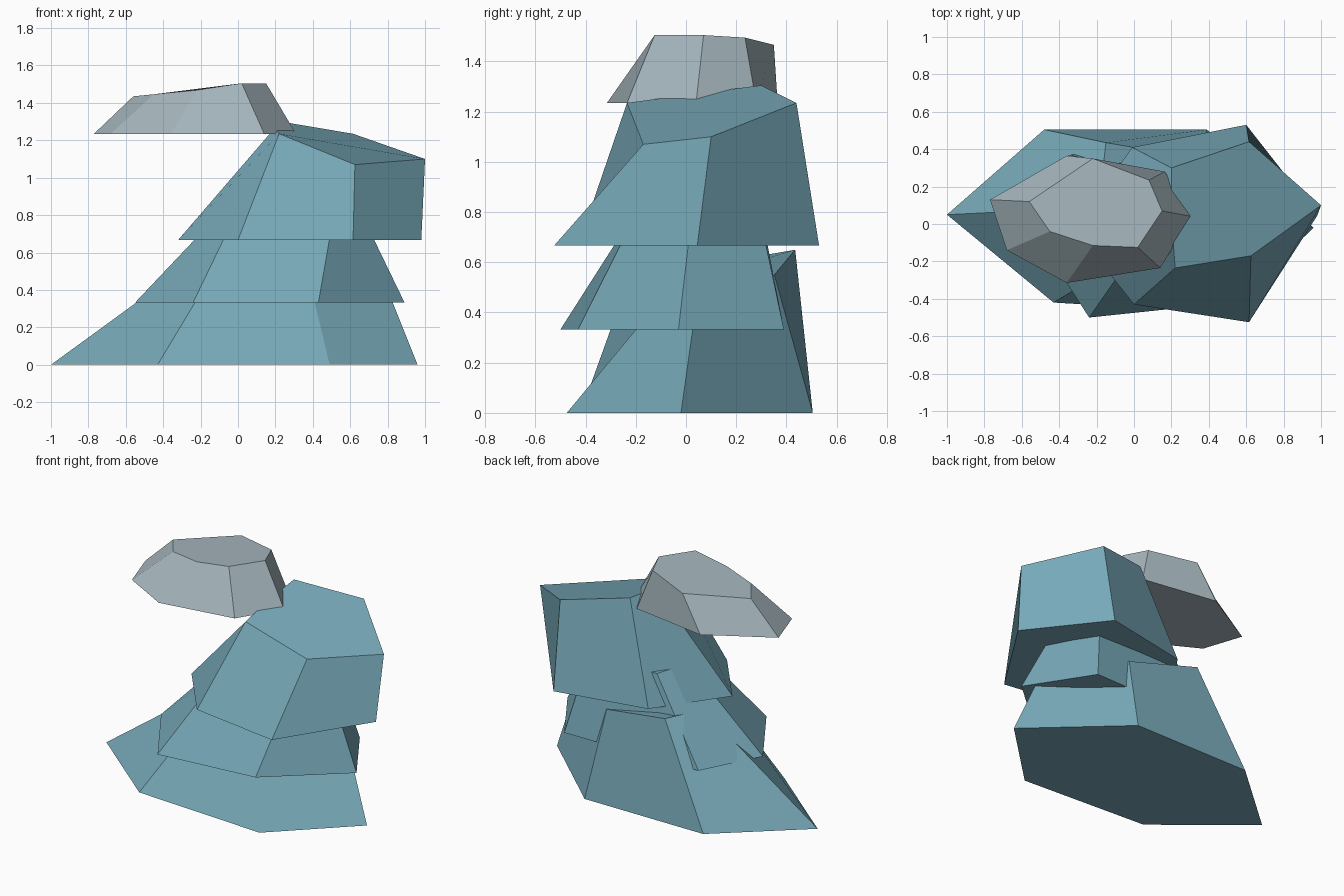
import bpy, bmesh

if "Cube" in bpy.data.objects:
    bpy.data.objects.remove(bpy.data.objects["Cube"])


def material(name, rgb):
    mat = bpy.data.materials.new(name)
    mat.diffuse_color = (*rgb, 1.0)
    mat.use_nodes = True
    mat.node_tree.nodes["Principled BSDF"].inputs["Base Color"].default_value = mat.diffuse_color
    return mat


def faceted_block(name, base_z, base, top, mat):
    """Bridge a flat base outline to an uneven top outline with flat facets."""
    bm = bmesh.new()
    lower = [bm.verts.new((x, y, base_z)) for x, y in base]
    upper = [bm.verts.new(p) for p in top]
    n = len(lower)
    bm.faces.new(lower)
    bm.faces.new(upper)
    for i in range(n):
        j = (i + 1) % n
        bm.faces.new((lower[i], lower[j], upper[j], upper[i]))
    bmesh.ops.recalc_face_normals(bm, faces=bm.faces)
    mesh = bpy.data.meshes.new(name)
    bm.to_mesh(mesh)
    bm.free()
    mesh.materials.append(mat)
    obj = bpy.data.objects.new(name, mesh)
    bpy.context.collection.objects.link(obj)
    return obj


blue = material("slate_blue", (0.185, 0.395, 0.48))
grey = material("pale_grey", (0.38, 0.47, 0.51))

# Bottom slab: widest, leaning up towards the back
faceted_block(
    "bottom_rock", 0.0,
    [(-1, .05), (-.43, -.42), (.49, -.475), (.96, -.02), (.39, .505), (-.48, .505)],
    [(-.19, .09, .59), (-.13, -.24, .5), (.37, -.06, .5),
     (.76, .05, .5), (.335, .352, .55), (-.15, .435, .65)],
    blue)

# Middle slab: mostly buried between its neighbours
faceted_block(
    "middle_rock", 0.333,
    [(-.55, -.02), (-.24, -.5), (.43, -.43), (.89, -.03), (.62, .39), (-.35, .37)],
    [(-.06, .06, .85), (.01, -.14, .85), (.52, -.17, .85),
     (.64, .03, .85), (.51, .28, .85), (.01, .29, .85)],
    blue)

# Upper block: tall, leaning to the right
faceted_block(
    "upper_rock", 0.667,
    [(-.32, -.03), (0, -.43), (.615, -.525), (.98, .045), (.6, .53), (-.01, .41)],
    [(.2, .03, 1.27), (.22, -.235, 1.235), (.625, -.17, 1.07),
     (1, .1, 1.1), (.615, .44, 1.235), (.2, .3, 1.305)],
    blue)

# Cap stone: overhangs to the left
faceted_block(
    "cap_stone", 1.235,
    [(-.77, .13), (-.68, -.14), (-.36, -.315), (.14, -.235),
     (.31, .04), (.165, .28), (-.36, .365)],
    [(-.56, .12, 1.435), (-.45, -.04, 1.446), (-.22, -.115, 1.468), (.02, -.125, 1.505),
     (.15, .07, 1.505), (.08, .235, 1.495), (-.22, .35, 1.466)],
    grey)
